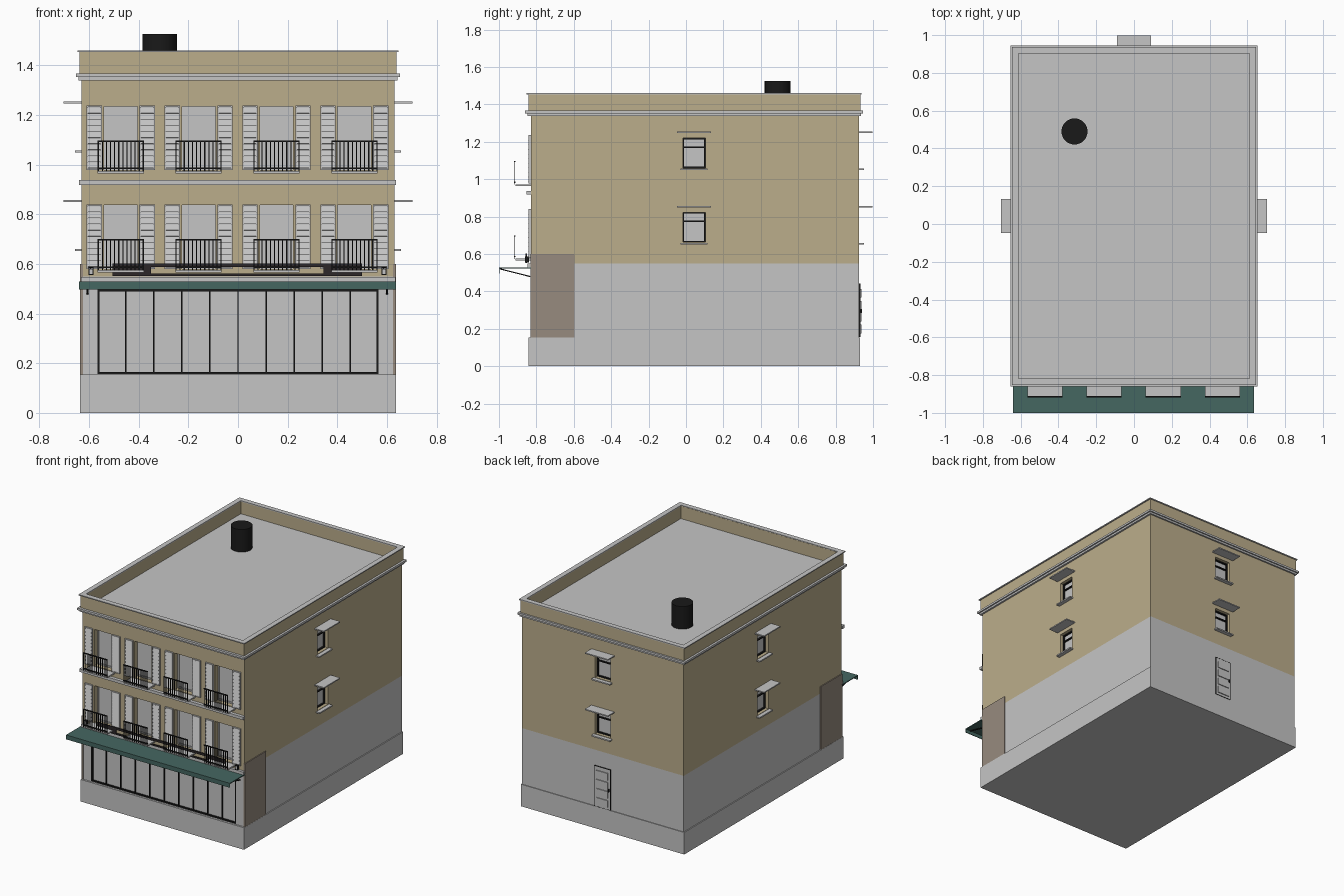
import bpy, bmesh, math
from mathutils import Matrix, Vector

if "Cube" in bpy.data.objects:
    bpy.data.objects.remove(bpy.data.objects["Cube"], do_unlink=True)


def material(name, r, g, b):
    mat = bpy.data.materials.new(name)
    mat.use_nodes = True
    mat.diffuse_color = (r, g, b, 1)
    shader = mat.node_tree.nodes["Principled BSDF"]
    shader.inputs["Base Color"].default_value = (r, g, b, 1)
    shader.inputs["Roughness"].default_value = 0.8
    return mat


grey = material("pale grey", 0.56, 0.56, 0.56)
tan = material("tan render", 0.5, 0.42, 0.26)
teal = material("teal canvas", 0.06, 0.135, 0.12)
brown = material("brown stone", 0.31, 0.26, 0.21)
black = material("black iron", 0.01, 0.01, 0.01)
dark = material("dark sign", 0.025, 0.02, 0.022)


def boxes(name, mat, items, place=Matrix(), tilt=0):
    """One object from boxes given as (x0, x1, y0, y1, z0, z1)."""
    bm = bmesh.new()
    for x0, x1, y0, y1, z0, z1 in items:
        centre = Vector((x0 + x1, y0 + y1, z0 + z1)) / 2
        m = Matrix.Translation(centre) @ Matrix.Rotation(tilt, 4, 'X')
        m = m @ Matrix.Diagonal((x1 - x0, y1 - y0, z1 - z0, 1))
        bmesh.ops.create_cube(bm, size=1, matrix=place @ m)
    mesh = bpy.data.meshes.new(name)
    bm.to_mesh(mesh)
    bm.free()
    mesh.materials.append(mat)
    ob = bpy.data.objects.new(name, mesh)
    bpy.context.collection.objects.link(ob)
    return ob


def ring(x, y0, y1, t, z0, z1):
    """Four boxes around a rectangle, wall thickness t."""
    return [(-x, x, y0, y0 + t, z0, z1), (-x, x, y1 - t, y1, z0, z1),
            (-x, t - x, y0 + t, y1 - t, z0, z1), (x - t, x, y0 + t, y1 - t, z0, z1)]


def frame(x0, x1, y0, y1, z0, z1, t):
    """Four upright bars around an opening that faces the front."""
    return [(x0, x0 + t, y0, y1, z0, z1), (x1 - t, x1, y0, y1, z0, z1),
            (x0 + t, x1 - t, y0, y1, z0, z0 + t), (x0 + t, x1 - t, y0, y1, z1 - t, z1)]


def carve(ob, cutters):
    """Cut openings out of a wall block, then drop the cutters."""
    for cutter in cutters:
        mod = ob.modifiers.new("opening", 'BOOLEAN')
        mod.operation, mod.solver, mod.object = 'DIFFERENCE', 'EXACT', cutter
    graph = bpy.context.evaluated_depsgraph_get()
    mesh = bpy.data.meshes.new_from_object(ob.evaluated_get(graph))
    ob.modifiers.clear()
    ob.data = mesh
    mesh.materials.clear()
    mesh.materials.append(cutters_mat[ob.name])
    for cutter in cutters:
        bpy.data.objects.remove(cutter, do_unlink=True)


W, FRONT, BACK = 0.63, -0.83, 0.925
SPLIT, EAVE, ROOF = 0.55, 1.345, 1.366
cutters_mat = {"upper_walls": tan, "ground_floor_walls": grey}
bays = [-0.472 + 0.3135 * i for i in range(4)]
floors = [0.58, 0.977]
walls = {
    "right": Matrix.Translation((W, 0.043, 0)) @ Matrix.Rotation(math.pi / 2, 4, 'Z'),
    "left": Matrix.Translation((-W, 0.043, 0)) @ Matrix.Rotation(-math.pi / 2, 4, 'Z'),
    "back": Matrix.Translation((0, BACK, 0)) @ Matrix.Rotation(math.pi, 4, 'Z'),
}

# Wall blocks with carved openings
upper = boxes("upper_walls", tan, [(-W, W, FRONT, BACK, SPLIT, EAVE)])
lower = boxes("ground_floor_walls", grey, [(-W, W, FRONT, BACK, 0.1, SPLIT)])
cuts = [boxes("cut_doors", tan, [(c - 0.067, c + 0.067, -0.9, -0.785, z, z + 0.257)
                                 for c in bays for z in floors])]
for side, place in walls.items():
    cuts.append(boxes("cut_" + side, tan, [(-0.06, 0.06, -0.1, 0.04, z + 0.083, z + 0.243)
                                           for z in floors], place))
carve(upper, cuts)
carve(lower, [boxes("cut_shop", grey, [(-0.565, 0.565, -0.9, -0.81, 0.157, 0.497)])])

# Plinth, cornice with roof deck, parapet and coping
boxes("plinth", grey, [(-0.637, 0.637, -0.843, 0.93, 0, 0.155)])
boxes("cornice", grey, [(-0.653, 0.653, -0.86, 0.945, EAVE + 0.007, ROOF),
                        (-0.643, 0.643, -0.848, 0.936, EAVE - 0.006, EAVE + 0.007)])
boxes("parapet", tan, ring(0.638, -0.843, 0.932, 0.026, ROOF, 1.455))
boxes("coping", grey, ring(0.646, -0.853, 0.938, 0.035, 1.453, 1.46))

# Roof vent
bpy.ops.mesh.primitive_cylinder_add(vertices=32, radius=0.069, depth=1.525 - ROOF,
                                    location=(-0.315, 0.49, (1.525 + ROOF) / 2))
vent = bpy.context.object
vent.name = "roof_vent"
vent.data.materials.append(black)
bpy.ops.object.shade_smooth_by_angle()

# Side and back windows with sills and hoods
for side, place in walls.items():
    for level, z in zip(("lower", "upper"), floors):
        name = f"{side}_{level}_window"
        z0, z1 = z + 0.083, z + 0.243
        boxes(name + "_glass", grey, [(-0.06, 0.06, 0.034, 0.04, z0, z1)], place)
        bars = frame(-0.06, 0.06, 0.022, 0.034, z0, z1, 0.007)
        bars.append((-0.053, 0.053, 0.022, 0.034, z1 - 0.052, z1 - 0.045))
        boxes(name + "_frame", black, bars, place)
        boxes(name + "_sill", grey, [(-0.072, 0.072, -0.027, 0.01, z0 - 0.012, z0 - 0.003)], place)
        boxes(name + "_hood", grey, [(-0.09, 0.09, -0.073, 0.0, z1 + 0.026, z1 + 0.034)], place)

# Back door with raised panels and a handle
boxes("back_door", grey, [(-0.062, 0.062, -0.006, 0, 0.157, 0.44)], walls["back"])
boxes("back_door_trim", black, frame(-0.063, 0.063, -0.007, 0, 0.156, 0.442, 0.002), walls["back"])
boxes("back_door_panels", grey, [(-0.045, 0.045, -0.012, 0, 0.175 + 0.064 * i, 0.222 + 0.064 * i)
                                 for i in range(4)], walls["back"])
boxes("back_door_handle", black, [(0.048, 0.054, -0.016, 0, 0.285, 0.305)], walls["back"])

# Front balcony doors, shutters, slabs and railings
for level, z in zip(("lower", "upper"), floors):
    for i, c in enumerate(bays):
        name = f"{level}_bay_{i + 1}"
        boxes(name + "_door", grey, [(c - 0.067, c + 0.067, -0.792, -0.785, z, z + 0.257)]
              + frame(c - 0.067, c + 0.067, -0.797, -0.79, z, z + 0.257, 0.01))
        shutter, slats = [], []
        for x0, x1 in ((c - 0.137, c - 0.076), (c + 0.076, c + 0.137)):
            shutter.append((x0, x1, -0.834, FRONT, z, z + 0.26))
            shutter += frame(x0, x1, -0.842, -0.833, z, z + 0.26, 0.006)
            slats += [(x0 + 0.006, x1 - 0.006, -0.841, -0.838, z + 0.008 + 0.0245 * k,
                       z + 0.031 + 0.0245 * k) for k in range(10)]
        boxes(name + "_shutters", grey, shutter)
        boxes(name + "_slats", grey, slats, tilt=-0.3)
        boxes(name + "_slab", grey, [(c - 0.093, c + 0.093, -0.912, FRONT, z - 0.014, z - 0.004)])
        rails = [(c - 0.093, c + 0.093, -0.919, -0.911, h, h + 0.006) for h in (z + 0.004, z + 0.114)]
        for k in range(12):
            x = c - 0.093 + k * 0.0165
            rails.append((x, x + 0.0045, -0.917, -0.913, z - 0.006, z + 0.118))
        boxes(name + "_railing", black, rails)

# Front bands and corner panels
boxes("string_course", grey, [(-0.64, 0.637, -0.853, FRONT, 0.917, 0.938)])
boxes("shop_band", grey, [(-0.632, 0.635, -0.848, FRONT, 0.527, 0.548)])
boxes("corner_panels", brown, [(s * W - 0.006, s * W + 0.006, -0.832, -0.595, 0.155, 0.6)
                               for s in (-1, 1)])

# Shopfront glazing
boxes("shop_glass", grey, [(-0.565, 0.565, -0.816, -0.81, 0.157, 0.497)])
mullions = frame(-0.565, 0.565, -0.828, -0.815, 0.157, 0.497, 0.008)
mullions += [(x - 0.003, x + 0.003, -0.826, -0.815, 0.16, 0.495)
             for x in (-0.565 + 0.113 * i for i in range(1, 10))]
boxes("shop_mullions", black, mullions)

# Awning with a short valance and diagonal arms
boxes("awning", teal, [(-0.64, 0.636, -1, FRONT, 0.522, 0.528),
                       (-0.64, 0.636, -1, -0.996, 0.497, 0.522)])
slope = math.atan2(0.042, 0.165)
boxes("awning_arms", black, [(x - 0.004, x + 0.004, -0.997, -0.83, 0.497, 0.503)
                             for x in (-0.605, 0.6)], tilt=-slope)

# Sign board and wall lanterns
boxes("sign_board", dark, [(-0.505, 0.5, -0.858, -0.85, 0.587, 0.602),
                           (-0.505, 0.5, -0.858, -0.85, 0.552, 0.562),
                           (-0.505, -0.35, -0.857, -0.851, 0.562, 0.587),
                           (0.345, 0.5, -0.857, -0.851, 0.562, 0.587)])
boxes("sign_brackets", dark, [(x - 0.005, x + 0.005, -0.85, FRONT, 0.565, 0.575)
                              for x in (-0.45, 0.45)])
for side, x in (("right", -0.592), ("left", 0.587)):
    boxes(side + "_lantern_glass", grey, [(x - 0.007, x + 0.007, -0.857, -0.843, 0.558, 0.58)])
    boxes(side + "_lantern_frame", black, frame(x - 0.01, x + 0.01, -0.86, -0.84, 0.555, 0.588, 0.004)
          + [(x - 0.003, x + 0.003, -0.845, FRONT, 0.58, 0.586)])
